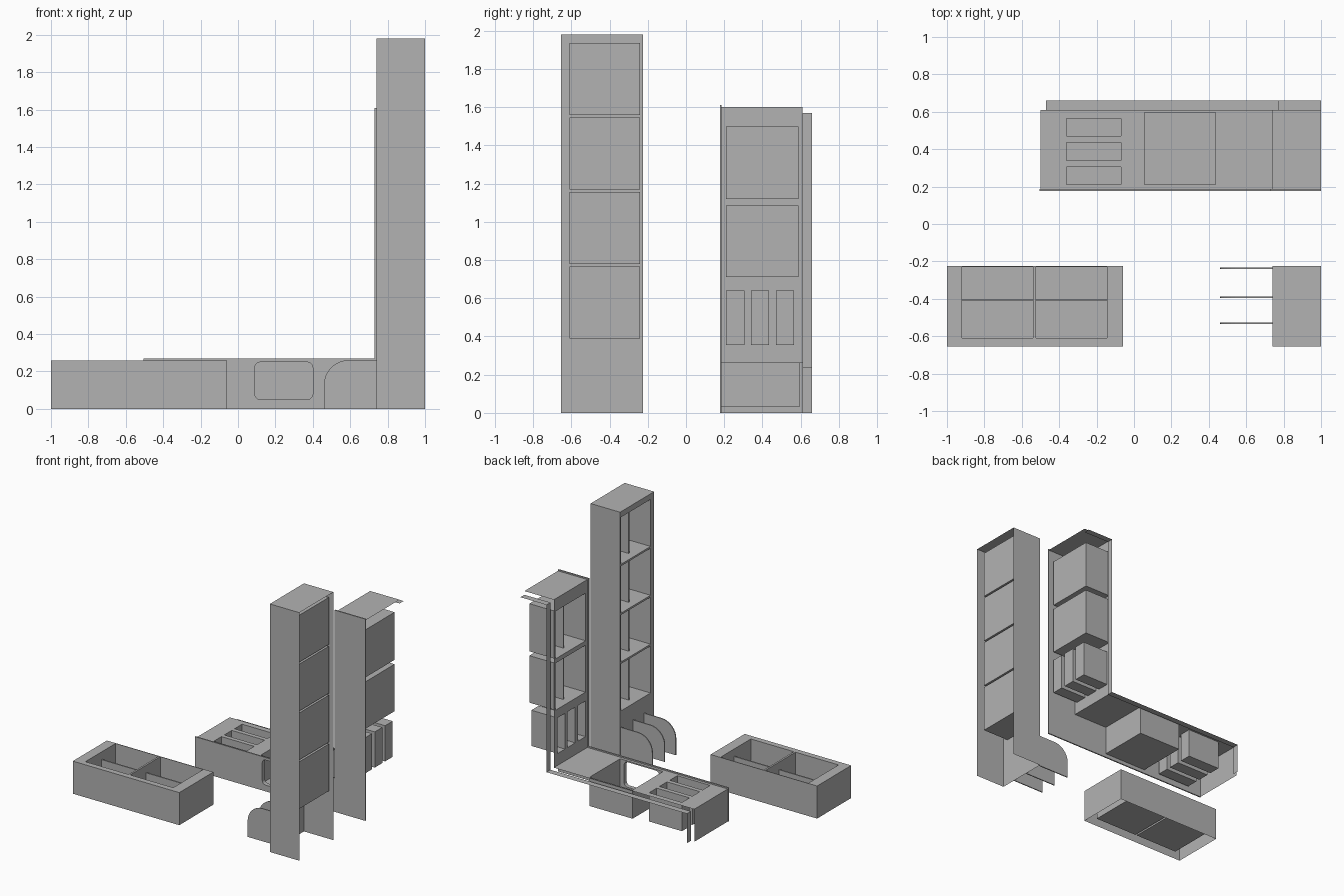
import bpy, bmesh, math
from mathutils import Vector

if "Cube" in bpy.data.objects:
    bpy.data.objects.remove(bpy.data.objects["Cube"], do_unlink=True)

grey = bpy.data.materials.new("matte_grey")
grey.use_nodes = True
grey.diffuse_color = (0.45, 0.45, 0.45, 1)
grey.node_tree.nodes["Principled BSDF"].inputs["Base Color"].default_value = (0.45, 0.45, 0.45, 1)


def finish(bm, name):
    mesh = bpy.data.meshes.new(name)
    bm.to_mesh(mesh)
    bm.free()
    mesh.materials.append(grey)
    obj = bpy.data.objects.new(name, mesh)
    bpy.context.collection.objects.link(obj)
    return obj


def panel(name, axis, pos, us, vs, holes=(), side=1):
    """Flat rectangular sheet across one axis, with rectangular openings."""
    place = {"x": lambda u, v: (pos, u, v),
             "y": lambda u, v: (u, pos, v),
             "z": lambda u, v: (u, v, pos)}[axis]
    cu = sorted(set(us).union(*[h[0] for h in holes]))
    cv = sorted(set(vs).union(*[h[1] for h in holes]))
    bm = bmesh.new()
    for u0, u1 in zip(cu, cu[1:]):
        for v0, v1 in zip(cv, cv[1:]):
            mu, mv = (u0 + u1) / 2, (v0 + v1) / 2
            if any(a[0] < mu < a[1] and b[0] < mv < b[1] for a, b in holes):
                continue
            bm.faces.new([bm.verts.new(place(*p)) for p in
                          ((u0, v0), (u1, v0), (u1, v1), (u0, v1))])
    bmesh.ops.remove_doubles(bm, verts=bm.verts, dist=0.0001)
    normal = Vector([side * (c == axis) for c in "xyz"])
    bm.normal_update()
    bmesh.ops.reverse_faces(bm, faces=[f for f in bm.faces if f.normal.dot(normal) < 0])
    return finish(bm, name)


def block(name, xs, ys, zs, open_sides=(), inward=False):
    """Box from ranges; faces whose normals are listed are left open."""
    bm = bmesh.new()
    bmesh.ops.create_cube(bm, size=1)
    bm.normal_update()
    gone = [f for f in bm.faces if any(f.normal.dot(Vector(n)) > 0.9 for n in open_sides)]
    bmesh.ops.delete(bm, geom=gone, context="FACES")
    for v in bm.verts:
        v.co = [(r[0] + r[1]) / 2 + c * (r[1] - r[0]) for r, c in zip((xs, ys, zs), v.co)]
    if inward:
        bmesh.ops.reverse_faces(bm, faces=bm.faces)
    return finish(bm, name)


def sheet(name, outline, y, thickness, hole=None):
    """Upright plate from an x-z outline, optionally pierced."""
    bm = bmesh.new()
    for loop in filter(None, (outline, hole)):
        vs = [bm.verts.new((px, y, pz)) for px, pz in loop]
        for a, b in zip(vs, vs[1:] + vs[:1]):
            bm.edges.new((a, b))
    bmesh.ops.triangle_fill(bm, use_beauty=True, edges=bm.edges[:])
    ext = bmesh.ops.extrude_face_region(bm, geom=bm.faces[:], use_keep_orig=True)
    moved = [g for g in ext["geom"] if isinstance(g, bmesh.types.BMVert)]
    bmesh.ops.translate(bm, verts=moved, vec=(0, thickness, 0))
    bmesh.ops.recalc_face_normals(bm, faces=bm.faces[:])
    return finish(bm, name)


def arc(cx, cz, r, start, end, n=8):
    return [(cx + r * math.cos(math.radians(start + (end - start) * i / n)),
             cz + r * math.sin(math.radians(start + (end - start) * i / n)))
            for i in range(n + 1)]


UP, DOWN, LEFT, RIGHT = (0, 0, 1), (0, 0, -1), (-1, 0, 0), (1, 0, 0)
FRONT, BACK = (0, -1, 0), (0, 1, 0)

# Low tray unit: open-bottomed shell with two divided bins
bins = [((-0.92, -0.54), (-0.61, -0.23)), ((-0.525, -0.145), (-0.61, -0.23))]
block("tray_walls", (-1, -0.06), (-0.655, -0.225), (0, 0.26), (UP, DOWN))
panel("tray_top", "z", 0.26, (-1, -0.06), (-0.655, -0.225), bins)
for bx, by in bins:
    block("tray_bin", bx, by, (0.03, 0.26), (UP,), True)
    block("tray_divider", bx, (-0.41, -0.4), (0.03, 0.2))

# Tall tower: shell open at the back and bottom, four divided cubbies
tall = [((-0.61, -0.24), (z, z + 0.375)) for z in (0.39, 0.78, 1.17, 1.56)]
block("tower_walls", (0.74, 1), (-0.655, -0.225), (0, 1.98), (LEFT, RIGHT, DOWN))
panel("tower_face", "x", 0.74, (-0.655, -0.225), (0, 1.98), tall, -1)
for cy, cz in tall:
    block("tower_cubby", (0.74, 0.97), cy, cz, (LEFT,), True)
    block("tower_divider", (0.8, 0.97), (-0.43, -0.42), cz)

# Rounded fins beside the tall tower
fin = [(0.74, 0), (0.74, 0.26)] + arc(0.59, 0.13, 0.13, 90, 180) + [(0.46, 0)]
for y in (-0.535, -0.395, -0.24):
    sheet("divider_fin", fin, y, 0.008)

# Corner unit: face of the shorter tower with cubbies and slots
slots_y = [(0.21, 0.305), (0.34, 0.435), (0.47, 0.565)]
short = [((0.21, 0.59), (0.71, 1.085)), ((0.21, 0.59), (1.12, 1.5))]
upright = [(s, (0.355, 0.64)) for s in slots_y]
panel("short_tower_face", "x", 0.74, (0.185, 0.61), (0.26, 1.6), short + upright, -1)
panel("short_tower_top", "z", 1.6, (0.74, 1), (0.185, 0.61))
for cy, cz in short:
    block("short_cubby", (0.74, 0.97), cy, cz, (LEFT,), True)
    block("short_divider", (0.8, 0.97), (0.395, 0.405), cz)
for cy, cz in upright:
    block("upright_slot", (0.74, 0.97), cy, cz, (LEFT,), True)

# Corner unit: low counter with slots and one windowed bin
flat = [((-0.36, -0.07), s) for s in slots_y]
well = ((0.055, 0.435), (0.21, 0.595))
panel("counter_top", "z", 0.26, (-0.5, 0.74), (0.185, 0.61), flat + [well])
panel("counter_end", "x", -0.5, (0.185, 0.61), (0, 0.26), (), -1)
for sx, sy in flat:
    block("counter_slot", sx, sy, (0.03, 0.26), (UP,), True)
block("counter_bin", *well, (0.03, 0.26), (UP, FRONT), True)

# Front plate and bin front, both pierced by the rounded window
window = []
for cx, cz, a in ((0.37, 0.22, 0), (0.12, 0.22, 90), (0.12, 0.08, 180), (0.37, 0.08, 270)):
    window += arc(cx, cz, 0.03, a, a + 90, 5)
ell = [(-0.505, 0), (1, 0), (1, 1.61), (0.73, 1.61), (0.73, 0.27), (-0.505, 0.27)]
sheet("front_plate", ell, 0.177, 0.01, window)
bin_front = [(0.055, 0.03), (0.435, 0.03), (0.435, 0.26), (0.055, 0.26)]
sheet("bin_front", bin_front, 0.187, 0.023, window)

# Narrow flange following the corner unit along its back
rim = (0.61, 0.66)
panel("flange_end", "x", -0.47, rim, (0, 0.235), (), -1)
panel("flange_counter", "z", 0.235, (-0.47, 0.77), rim)
panel("flange_upright", "x", 0.77, rim, (0.235, 1.57), (), -1)
panel("flange_top", "z", 1.57, (0.77, 1), rim)
